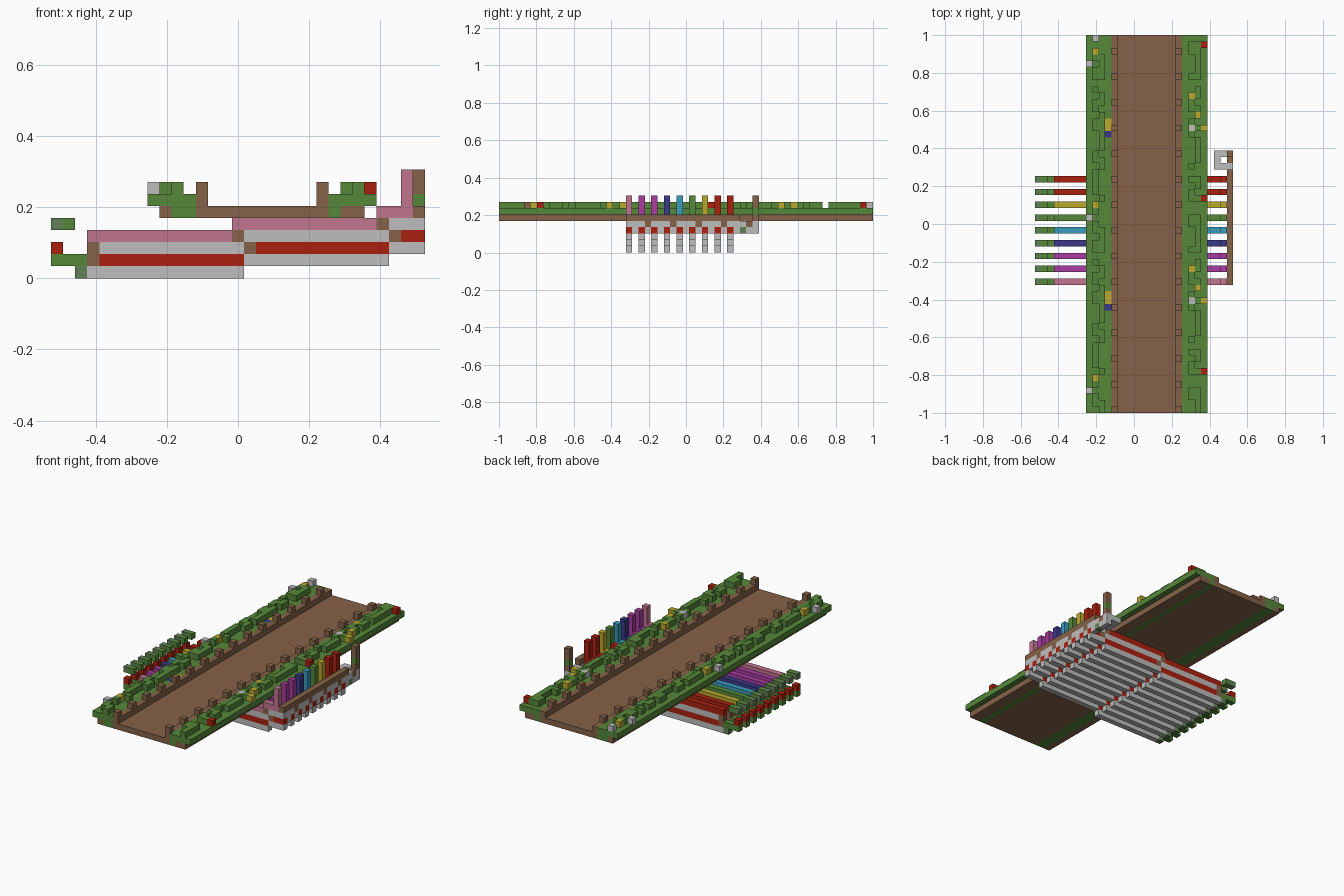
import bpy
import bmesh
import random
from mathutils import Matrix, Vector

if "Cube" in bpy.data.objects:
    bpy.data.objects.remove(bpy.data.objects["Cube"], do_unlink=True)

random.seed(4)
U = 2 / 59           # edge of one block
NX, NY = 31, 59      # blocks across and along


def material(name, rgb):
    lin = [((c / 255 + 0.055) / 1.055) ** 2.4 for c in rgb] + [1]
    m = bpy.data.materials.new(name)
    m.use_nodes = True
    m.diffuse_color = lin
    m.node_tree.nodes["Principled BSDF"].inputs["Base Color"].default_value = lin
    return m


MATS = {
    "brown": material("brown", (134, 98, 72)),
    "green": material("leaf green", (86, 135, 58)),
    "dull": material("dull green", (97, 128, 86)),
    "grey": material("light grey", (190, 190, 190)),
    "red": material("red", (170, 33, 15)),
    "yellow": material("yellow", (186, 169, 46)),
    "pink": material("pink", (193, 117, 143)),
    "purple": material("purple", (168, 60, 160)),
    "navy": material("navy blue", (58, 58, 138)),
    "cyan": material("light blue", (58, 155, 190)),
}


def part(name, boxes):
    """Build one object from (colour, x range, y range, z range) block runs."""
    bm = bmesh.new()
    names = sorted({b[0] for b in boxes})
    for colour, *spans in boxes:
        spans = [(s, s) if isinstance(s, int) else s for s in spans]
        size = [b - a + 1 for a, b in spans]
        mid = [(a + b + 1) / 2 for a, b in spans]
        loc = Vector((mid[0] - NX / 2, mid[1] - NY / 2, mid[2])) * U
        mat = Matrix.Translation(loc) @ Matrix.Diagonal([s * U for s in size] + [1])
        made = bmesh.ops.create_cube(bm, size=1, matrix=mat)
        for f in {f for v in made["verts"] for f in v.link_faces}:
            f.material_index = names.index(colour)
    mesh = bpy.data.meshes.new(name)
    bm.to_mesh(mesh)
    bm.free()
    for n in names:
        mesh.materials.append(MATS[n])
    obj = bpy.data.objects.new(name, mesh)
    bpy.context.collection.objects.link(obj)


ALL = (0, NY - 1)

# Road bed with green strips let into the underside
part("road_bed", [
    ("brown", 9, ALL, 5), ("green", (10, 11), ALL, 5),
    ("brown", (12, 22), ALL, 5), ("green", 23, ALL, 5),
    ("brown", (24, 25), ALL, 5),
])

# Kerbs with short posts
for side, x in (("right", 12), ("left", 22)):
    posts = [("brown", x, y, 7) for y in range(0, NY, 4)]
    part(side + "_kerb", [("brown", x, ALL, 6)] + posts)

# Verges; the right one has coloured blocks let in beside the kerb
verge = [("green", (8, 10), ALL, 6)]
for a, b, colour in ((0, 15, "green"), (16, 16, "navy"), (17, 18, "yellow"),
                     (19, 42, "green"), (43, 43, "navy"), (44, 45, "yellow"),
                     (46, 58, "green")):
    verge.append((colour, 11, (a, b), 6))
part("right_verge", verge)
part("left_verge", [("green", (23, 26), ALL, 6)])

# Flowers
flowers = {
    (9, 58): "grey", (8, 54): "grey", (8, 30): "grey", (8, 3): "grey",
    (9, 56): "yellow", (9, 32): "yellow", (9, 5): "yellow",
    (26, 57): "red", (26, 33): "red", (26, 6): "red",
    (24, 49): "yellow", (25, 46): "yellow", (26, 44): "yellow", (24, 44): "grey",
    (24, 22): "yellow", (25, 19): "yellow", (26, 17): "yellow", (24, 17): "grey",
}
part("flowers", [(c, x, y, 7) for (x, y), c in flowers.items()])

# Low hedges that wander between two rows and repeat along the road
for side, x in (("right", 9), ("left", 24)):
    pattern = [random.choice(((0,), (1,), (0, 1), (0,), (1,), ())) for _ in range(27)]
    part(side + "_hedge", [
        ("green", x + d, y, 7)
        for y in range(NY) for d in pattern[y % 27] if (x + d, y) not in flowers
    ])

# Stepped coloured bars crossing under the road
stripes = ["pink", "purple", "purple", "navy", "cyan", "green", "yellow", "red", "red"]
for k, c in enumerate(stripes):
    y = 20 + 2 * k
    part(f"bar_{k + 1}", [
        # lower step
        ("grey", (3, 15), y, 0), ("brown", 3, y, (1, 2)),
        ("red", (4, 15), y, 1), ("grey", (4, 15), y, 2),
        (c, (3, 14), y, 3), ("brown", 15, y, 3),
        # middle step
        ("grey", (16, 27), y, 1), ("brown", 16, y, 2),
        ("red", (17, 27), y, 2), ("grey", (16, 27), y, 3),
        (c, (15, 26), y, 4), ("brown", 27, y, 4),
        # upper step and pillar
        ("grey", (28, 30), y, 2), ("brown", 28, y, 3),
        ("red", (29, 30), y, 3), ("grey", (28, 30), y, 4),
        (c, (27, 28), y, 5), (c, 29, y, (5, 8)),
    ])
    part(f"bar_end_{k + 1}", [
        ("dull", 2, y, 0), ("green", (0, 2), y, 1), ("red", 0, y, 2),
        ("dull", 0, y, 4), ("green", 1, y, 4),
    ])

# Wall tying the bars together, with a brown top rail
part("side_wall", [("grey", 30, y, 3) for y in range(21, 38, 2)]
     + [("brown" if y % 4 == 3 else "grey", 30, y, 4) for y in range(21, 38, 2)]
     + [("brown", 30, (20, 37), 5)])

# Open square ring with a corner post
part("corner_ring", [
    ("grey", (28, 30), 38, 4), ("grey", 28, (39, 40), 4),
    ("grey", (29, 30), 40, 4), ("brown", 30, 39, 4),
    ("dull", 30, 38, 3), ("grey", 30, (39, 40), 3),
])
part("corner_post", [
    ("brown", 30, 40, 5), ("green", 30, 40, 6), ("brown", 30, 40, (7, 8)),
])
